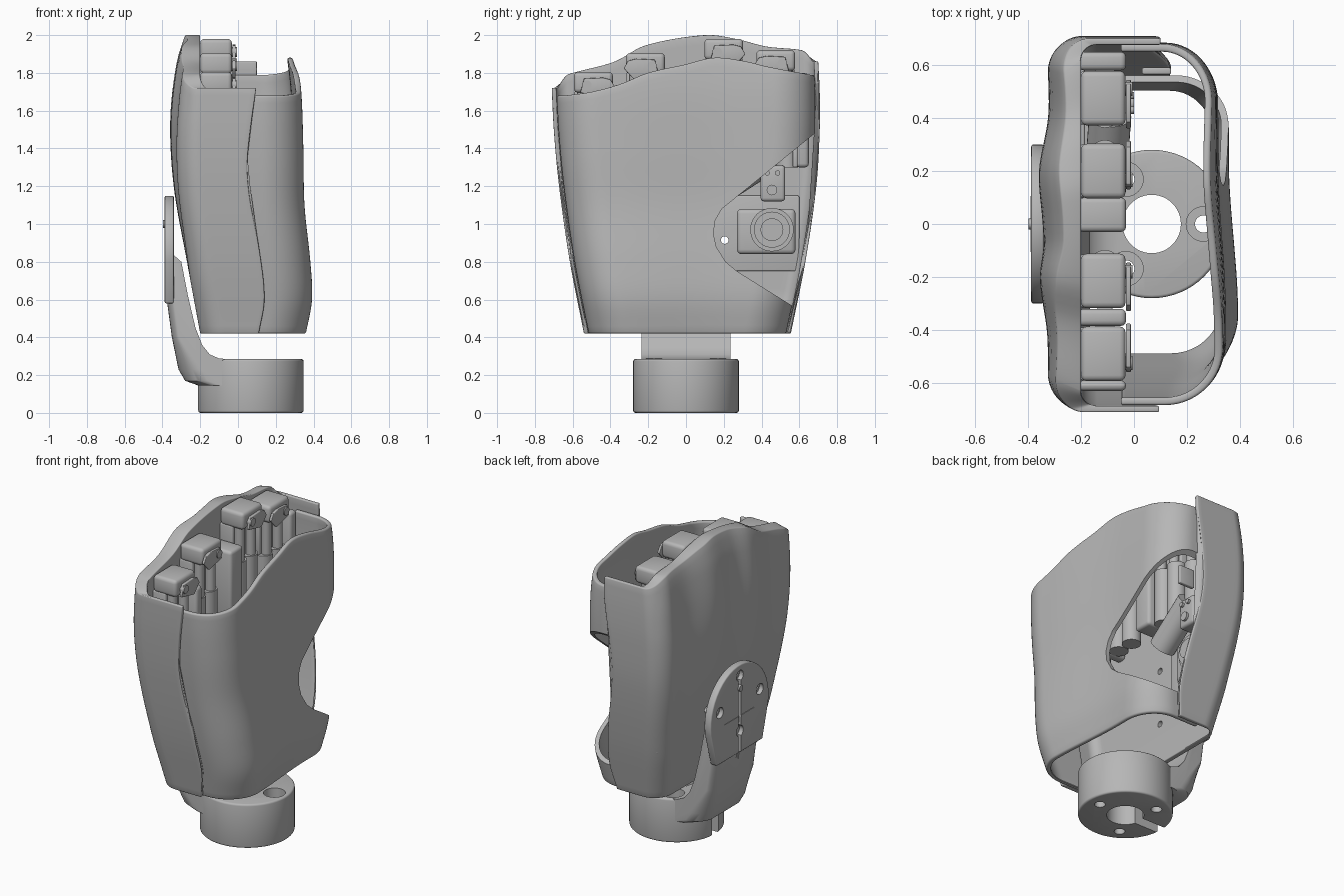
import bpy, bmesh, math
from mathutils import Vector, Matrix

if "Cube" in bpy.data.objects:
    bpy.data.objects.remove(bpy.data.objects["Cube"], do_unlink=True)

grey = bpy.data.materials.new("plain grey")
grey.use_nodes = True
grey.diffuse_color = (0.47, 0.47, 0.47, 1)
grey.node_tree.nodes["Principled BSDF"].inputs["Base Color"].default_value = grey.diffuse_color


# ---------- helpers ----------
def make(name, bm):
    bmesh.ops.recalc_face_normals(bm, faces=bm.faces[:])
    me = bpy.data.meshes.new(name)
    bm.to_mesh(me)
    bm.free()
    me.materials.append(grey)
    ob = bpy.data.objects.new(name, me)
    bpy.context.collection.objects.link(ob)
    return ob


def box(name, lo, hi):
    lo, hi = Vector(lo), Vector(hi)
    bm = bmesh.new()
    bmesh.ops.create_cube(bm, size=1)
    for v in bm.verts:
        v.co = Vector(a * b for a, b in zip(v.co, hi - lo)) + (lo + hi) / 2
    return make(name, bm)


def rod(name, a, b, r, sides=32):
    a, b = Vector(a), Vector(b)
    turn = (b - a).to_track_quat("Z", "Y").to_matrix().to_4x4()
    bm = bmesh.new()
    bmesh.ops.create_cone(bm, cap_ends=True, segments=sides, radius1=r, radius2=r,
                          depth=(b - a).length, matrix=Matrix.Translation((a + b) / 2) @ turn)
    return make(name, bm)


def loft(name, sections):
    """Skin between closed outlines of equal length and cap both ends."""
    bm = bmesh.new()
    rings = [[bm.verts.new(p) for p in s] for s in sections]
    for a, b in zip(rings, rings[1:]):
        for i in range(len(a)):
            bm.faces.new((a[i - 1], a[i], b[i], b[i - 1]))
    bm.faces.new(rings[0])
    bm.faces.new(rings[-1])
    return make(name, bm)


def prism(name, pts, lo, hi):
    """Outline in y and z, extruded along x."""
    return loft(name, [[(x, *p) for p in pts] for x in (lo, hi)])


def finish(ob, bevel=0, cutters=()):
    """Bevel, cut, bake and shade one part."""
    if bevel:
        m = ob.modifiers.new("bevel", "BEVEL")
        m.width, m.segments, m.limit_method, m.angle_limit = bevel, 3, "ANGLE", math.radians(50)
    for c in cutters:
        m = ob.modifiers.new("cut", "BOOLEAN")
        m.operation, m.object, m.solver = "DIFFERENCE", c, "EXACT"
    dg = bpy.context.evaluated_depsgraph_get()
    me = bpy.data.meshes.new_from_object(ob.evaluated_get(dg))
    ob.modifiers.clear()
    ob.data = me
    for o in bpy.context.selected_objects:
        o.select_set(False)
    ob.select_set(True)
    bpy.context.view_layer.objects.active = ob
    bpy.ops.object.shade_smooth_by_angle(angle=math.radians(35))


def curve(*pts):
    """Smooth spline lookup through (position, value) pairs."""
    n = len(pts) - 1
    slope = []
    for i in range(n + 1):
        (a, va), (b, vb) = pts[max(i - 1, 0)], pts[min(i + 1, n)]
        slope.append((vb - va) / (b - a))

    def f(t):
        t = min(max(t, pts[0][0]), pts[-1][0])
        i = next(k for k in range(n) if t <= pts[k + 1][0])
        (a, va), (b, vb) = pts[i], pts[i + 1]
        h, k = b - a, (t - a) / (b - a)
        ease = k * k * (3 - 2 * k)
        return va + (vb - va) * ease + h * k * (1 - k) * (slope[i] * (1 - k) - slope[i + 1] * k)
    return f


# ---------- hand shells ----------
BOTTOM = 0.42
side_front = curve((0.42, -0.54), (0.8, -0.615), (1.2, -0.672), (1.5, -0.70), (1.75, -0.712))
side_back = curve((0.42, 0.555), (0.8, 0.632), (1.2, 0.69), (1.5, 0.708), (1.7, 0.708), (1.86, 0.70))
palm_x = curve((0.42, 0.36), (0.6, 0.392), (0.8, 0.383), (1.1, 0.352), (1.4, 0.346), (1.7, 0.335), (1.9, 0.31))
back_x = curve((0.42, -0.20), (0.8, -0.27), (1.2, -0.34), (1.55, -0.358), (1.85, -0.325), (2.0, -0.28))
seam_x = curve((0.42, 0.11), (0.6, 0.14), (0.85, 0.115), (1.15, 0.06), (1.35, 0.05), (1.75, 0.10))
palm_top = curve((-0.65, 1.68), (-0.5, 1.70), (-0.35, 1.74), (-0.2, 1.80), (0, 1.845),
                 (0.15, 1.88), (0.3, 1.865), (0.45, 1.83), (0.67, 1.79))
back_top = curve((-0.70, 1.72), (-0.6, 1.785), (-0.35, 1.86), (-0.2, 1.945), (0.1, 2.0),
                 (0.25, 1.98), (0.4, 1.94), (0.6, 1.915), (0.7, 1.86))
knuckles = curve((-0.6, 0.04), (-0.42, 0.037), (-0.21, 0.004), (-0.08, 0.02), (0, 0.016),
                 (0.2, 0), (0.41, 0.042), (0.6, 0.04))


def u_point(t, x_end, x_far, lo, hi, r):
    """Point on a U with rounded corners; t runs 0..1 from the low-y end."""
    s = 1 if x_far > x_end else -1
    k = t if t <= 0.5 else 1 - t
    mid = (lo + hi) / 2
    edge, flip = (lo, 1) if t <= 0.5 else (hi, -1)
    if k < 0.1:
        x, y = x_end + (x_far - s * r - x_end) * k / 0.1, edge
    elif k < 0.3:
        a = (k - 0.1) / 0.2 * math.pi / 2
        x, y = x_far - s * r * (1 - math.sin(a)), edge + flip * r * (1 - math.cos(a))
    else:
        x, y = x_far, edge + flip * r + (mid - edge - flip * r) * (k - 0.3) / 0.2
    return x, y


def shell(name, outline, top, nu=100, nv=32):
    """Open U-shaped wall, lofted from end to end around the hand."""
    sections = []
    for i in range(nu + 1):
        t = i / nu
        height = top(outline(t, 1.75, 0)[1]) - BOTTOM
        zs = [BOTTOM + height * j / nv for j in range(nv + 1)]
        sections.append([(*outline(t, z, 0), z) for z in zs] + [(*outline(t, z, 1), z) for z in reversed(zs)])
    return loft(name, sections)


def palm_outline(t, z, inner):
    d = 0.025 + 0.029 * inner
    x, y = u_point(t, -0.05, palm_x(z) - 0.031 * inner, side_front(z) + d, side_back(z) - d, 0.22 - 0.03 * inner)
    k = min(max((y + 0.35) / 0.6, 0), 1)
    return x - 0.03 * k * k * (3 - 2 * k) * max(0, (x - 0.1) / 0.25), y


def back_outline(t, z, inner):
    d = 0.024 * inner
    far = max(-0.2, back_x(z) + 0.035) if inner else back_x(z)
    x, y = u_point(t, seam_x(z), far, side_front(z) + d, side_back(z) - d, 0.06 if inner else 0.13)
    if not inner:
        # knuckle ridges fade out toward the wrist
        w = min(max((z - 0.7) / 0.9, 0), 1)
        x += w * knuckles(y) * min(max(-x / 0.3, 0), 1)
    return x, y


screws = [(0, 1.08), (0.205, 0.915), (-0.205, 0.915), (0, 0.72)]
through = [rod("through_hole_cutter", (-0.5, y, z), (-0.1, y, z), 0.02, 24) for y, z in screws]
thumb_window = prism("thumb_window_cutter",
                     [(0.9, 1.65), (0.67, 1.47), (0.35, 1.21), (0.19, 1.08), (0.155, 1.02), (0.145, 0.95),
                      (0.16, 0.88), (0.21, 0.80), (0.27, 0.75), (0.59, 0.55), (0.9, 0.35)], -0.3, 0.7)
finish(shell("palm_shell", palm_outline, palm_top), 0.01, [thumb_window])
finish(shell("back_shell", back_outline, back_top), 0.008, through)

# ---------- wrist base ----------
CX = 0.067
cutters = [rod("bore_cutter", (CX, 0, -0.1), (CX, 0, 0.5), 0.11, 48),
           box("slot_cutter", (-0.4, -0.035, -0.1), (CX, 0.035, 0.13))]
for k in range(3):
    a = k * math.tau / 3
    x, y = CX + 0.195 * math.cos(a), 0.195 * math.sin(a)
    cutters.append(rod("counterbore_cutter", (x, y, 0.2), (x, y, 0.5), 0.065))
    cutters.append(rod("bolt_hole_cutter", (x, y, -0.1), (x, y, 0.3), 0.032))
finish(rod("wrist_base", (CX, 0, 0), (CX, 0, 0.285), 0.28, 64), 0.012, cutters)

# ---------- rear bracket ----------
groove = [box("groove_cutter", (-0.5, -0.012, 0.3), (-0.365, 0.012, 1.05))]
groove += [rod("screw_hole_cutter", (-0.5, y, z), (-0.36, y, z), 0.035, 24) for y, z in screws]
arm_outer = [(-0.39, 0.82), (-0.38, 0.62), (-0.35, 0.4), (-0.315, 0.23), (-0.28, 0.17), (-0.21, 0.145)]
arm_inner = [(-0.055, 0.145), (-0.055, 0.285), (-0.1, 0.288), (-0.15, 0.31), (-0.19, 0.36),
             (-0.225, 0.45), (-0.265, 0.62), (-0.3, 0.8), (-0.345, 0.84)]
arm_sections = []
for k in range(-12, 13):
    # outer corners roll inward, most strongly beside the round base
    a = k / 12 * math.pi / 2
    y = math.copysign(0.125 + 0.11 * abs(math.sin(a)), k) if k else 0
    roll = 1 - math.cos(a)
    arm_sections.append([(x + roll * (0.12 if z < 0.3 else 0.04), y, z) for x, z in arm_outer]
                        + [(x, y, z) for x, z in arm_inner])
finish(loft("wrist_arm", arm_sections), 0, groove + cutters[2:])
arc = [math.radians(a) for a in range(-10, 191, 8)]
plate = [(0.3 * math.cos(a), 0.85 + 0.3 * math.sin(a)) for a in arc] + [(-0.235, 0.58), (0.235, 0.58)]
finish(prism("mounting_plate", plate, -0.388, -0.34), 0.008, groove + through)
finish(rod("plate_pin", (-0.398, 0, 1.0), (-0.36, 0, 1.0), 0.02, 16))

# ---------- finger drives ----------
for y, top, s in ((0.475, 1.92, -1), (0.2, 1.98, 1), (-0.215, 1.905, -1), (-0.49, 1.805, 1)):
    finish(box("finger_block", (-0.2, y - 0.103, top - 0.11), (-0.032, y + 0.103, top)), 0.022)
    finish(box("finger_bracket", (-0.205, y - 0.1, top - 0.34), (-0.11, y + 0.1, top - 0.1)), 0.01)
    finish(rod("knuckle_pin", (-0.1, y - 0.035 * s, top - 0.07), (-0.005, y - 0.035 * s, top - 0.07), 0.026, 24))
    link = [(y - 0.07 * s, top - 0.11), (y - 0.05 * s, top - 0.035), (y + 0.05 * s, top - 0.03),
            (y + 0.09 * s, top - 0.04), (y + 0.115 * s, top - 0.08), (y + 0.06 * s, top - 0.14)]
    finish(prism("finger_link", link, -0.03, -0.012), 0.004)
    for dy in (-0.055, 0.06):
        finish(rod("drive_motor", (-0.11, y + dy, 1.3), (-0.11, y + dy, top - 0.33), 0.057))
        finish(rod("drive_rod", (-0.09, y + dy, top - 0.4), (-0.09, y + dy, top - 0.1), 0.03, 24))
for lo, hi, z in ((-0.03, 0.1, 1.78), (-0.385, -0.32, 1.68), (0.58, 0.65, 1.8), (-0.63, -0.59, 1.66)):
    finish(box("frame_post", (-0.21, lo, 1.3), (-0.03, hi, z)), 0.02)
finish(box("side_tab", (0.03, 0.565, 1.3), (0.14, 0.59, 1.42)), 0.006)

# ---------- thumb drive ----------
finish(box("thumb_gearbox", (-0.21, 0.27, 0.84), (-0.09, 0.58, 1.08)), 0.025)
for r, x in ((0.115, -0.06), (0.095, -0.04), (0.06, -0.02)):
    finish(rod("thumb_bearing", (-0.15, 0.455, 0.97), (x, 0.455, 0.97), r, 40))
finish(box("thumb_block", (-0.16, 0.395, 1.12), (-0.015, 0.525, 1.31)), 0.018)
for y, z, r in ((0.455, 1.18, 0.028), (0.43, 1.27, 0.014), (0.485, 1.27, 0.014)):
    finish(rod("thumb_pin", (-0.05, y, z), (0.0, y, z), r, 20))
finish(rod("thumb_motor", (-0.09, 0.41, 1.33), (-0.11, 0.13, 1.15), 0.08))
finish(box("chassis_plate", (-0.215, 0.12, 0.75), (-0.185, 0.6, 1.15)), 0.008, through)

for ob in bpy.data.objects:
    if "cutter" in ob.name:
        ob.hide_render = True
        ob.hide_set(True)
